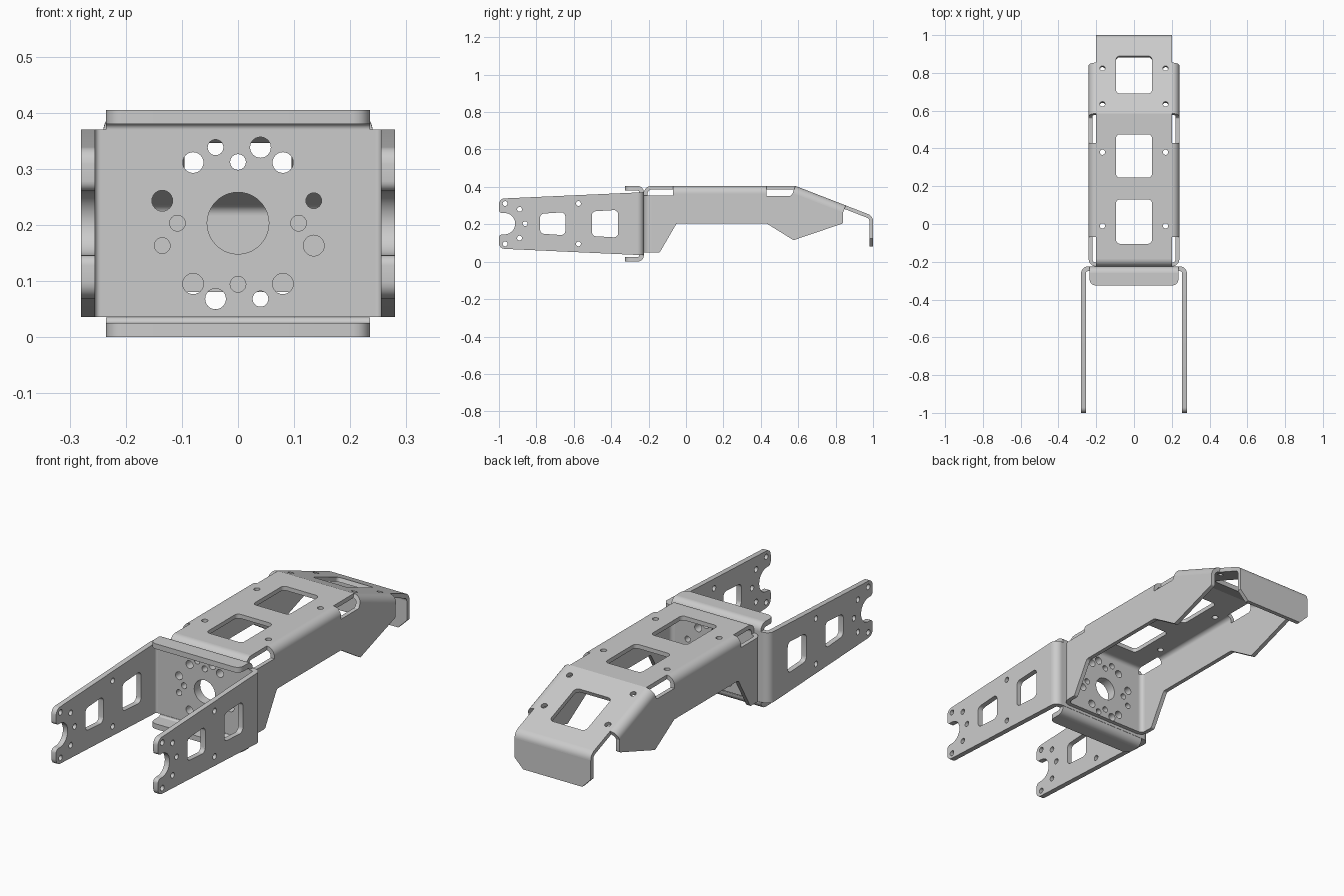
import bpy, bmesh
from math import sin, cos, tan, atan2, radians, pi
from mathutils import Vector, Matrix

if "Cube" in bpy.data.objects:
    bpy.data.objects.remove(bpy.data.objects["Cube"])

X, Y, Z = Vector((1, 0, 0)), Vector((0, 1, 0)), Vector((0, 0, 1))


def arc(cx, cy, r, a0, a1, n=10):
    return [(cx + r * cos(radians(a0 + (a1 - a0) * i / n)),
             cy + r * sin(radians(a0 + (a1 - a0) * i / n))) for i in range(n + 1)]


def band(cx, cy, r, t, a0, a1):
    """Section of a sheet bend: outer arc and inner arc."""
    return arc(cx, cy, r, a0, a1) + arc(cx, cy, r - t, a1, a0)


def circle(cx, cy, r, n=24):
    return arc(cx, cy, r, 0, 360, n)[:-1]


def rounded(pts, radius=0.0, n=5):
    """Polygon with filleted corners; a third value in a point is its own radius."""
    out = []
    for i, q in enumerate(pts):
        r = q[2] if len(q) > 2 else radius
        p = Vector(q[:2])
        if r <= 0:
            out.append(tuple(p))
            continue
        d1 = (Vector(pts[i - 1][:2]) - p).normalized()
        d2 = (Vector(pts[(i + 1) % len(pts)][:2]) - p).normalized()
        half = d1.angle(d2) / 2
        c = p + (d1 + d2).normalized() * (r / sin(half))
        v1 = p + d1 * (r / tan(half)) - c
        v2 = p + d2 * (r / tan(half)) - c
        a = atan2(v1.y, v1.x)
        da = (atan2(v2.y, v2.x) - a + pi) % (2 * pi) - pi
        out += [(c.x + r * cos(a + da * k / n), c.y + r * sin(a + da * k / n))
                for k in range(n + 1)]
    return out


def rect(x0, x1, y0, y1, r=0.0):
    return rounded([(x0, y0), (x1, y0), (x1, y1), (x0, y1)], r)


def sheet(name, outline, depth, origin, u, v, holes=(), mirror=False):
    """Outline with holes in the u-v plane, extruded by depth along u x v."""
    cu = bpy.data.curves.new(name, 'CURVE')
    cu.dimensions, cu.fill_mode, cu.extrude = '2D', 'BOTH', depth / 2
    for loop in [outline, *holes]:
        sp = cu.splines.new('POLY')
        sp.points.add(len(loop) - 1)
        for pt, co in zip(sp.points, loop):
            pt.co = (co[0], co[1], 0, 1)
        sp.use_cyclic_u = True
    tmp = bpy.data.objects.new(name + "_curve", cu)
    bpy.context.collection.objects.link(tmp)
    dg = bpy.context.evaluated_depsgraph_get()
    me = bpy.data.meshes.new_from_object(tmp.evaluated_get(dg))
    bpy.data.objects.remove(tmp)
    w = u.cross(v)
    m = Matrix((u, v, w)).transposed().to_4x4()
    m.translation = Vector(origin) + w * depth / 2
    bm = bmesh.new()
    bm.from_mesh(me)
    bmesh.ops.remove_doubles(bm, verts=bm.verts, dist=1e-5)
    bm.transform(m)
    bmesh.ops.recalc_face_normals(bm, faces=bm.faces)
    bm.to_mesh(me)
    bm.free()
    me.name = name
    ob = bpy.data.objects.new(name, me)
    bpy.context.collection.objects.link(ob)
    if mirror:
        ob.modifiers.new("Mirror", 'MIRROR').use_mirror_merge = False
    return ob


# Bolt pattern shared by the two plates that meet back to back
CZ = 0.203
S, L = 0.014, 0.0185
bolts = [circle(0, CZ, 0.055, 40)]
for x, z, r in [(0, .109, S), (.08, .108, L), (-.08, .108, L), (.04, .135, L), (-.04, .135, S),
                (.108, 0, S), (.135, .04, S), (.135, -.04, L)]:
    bolts.append(circle(x, CZ + z, r))
    bolts.append(circle(-x, CZ - z, r))

# Fork: back plate, corner bends, lips
T = 0.025
sheet("fork_plate", rect(-.245, .245, .036, .37), T, (0, -.225, 0), X, Z, bolts)
sheet("fork_corner_bend", band(.245, -.26, .035, T, 0, 90), .334, (0, 0, .036), X, Y, mirror=True)
lip = rounded([(-.235, -.26), (-.235, -.325, .03), (.235, -.325, .03), (.235, -.26)])
for side, zc, a, z0 in (("top", .37, 0, .38), ("bottom", .035, -90, 0)):
    sheet(f"fork_{side}_lip_bend", band(-.26, zc, .035, T, a, a + 90), .47, (-.235, 0, 0), Y, Z)
    sheet(f"fork_{side}_lip", lip, T, (0, 0, z0), X, Y)

# Fork arms: tapered, with notched tip, windows and screw holes
arm = rounded([(-1, .07, .03), (-.26, .036), (-.26, .37), (-1, .337, .03), (-1, .26, .018)]
              + arc(-.97, CZ, .057, 90, -90, 16) + [(-1, .146, .018)])
arm_holes = [circle(y, CZ + s * dz, .013) for y, dz in ((-.967, .108), (-.89, .077), (-.575, .108))
             for s in (1, -1)]
arm_holes.append(circle(-.86, CZ, .013))
for y0, y1, h0, h1 in ((-.78, -.645, .053, .062), (-.503, -.363, .066, .074)):
    arm_holes.append(rounded([(y0, CZ - h0), (y1, CZ - h1), (y1, CZ + h1), (y0, CZ + h0)], .022))
sheet("fork_arm", arm, T, (.255, 0, 0), Y, Z, arm_holes, mirror=True)

# Channel: end plate and its bends
t, R = 0.02, 0.04
sheet("channel_end_plate", rect(-.2, .2, .05, .365), t, (0, -.205, 0), X, Z, bolts)
sheet("channel_corner_bend", band(.2, -.185, R, t, -90, 0), .305, (0, 0, .05), X, Y, mirror=True)
sheet("channel_end_top_bend", band(-.185, .365, R, t, 90, 180), .4, (-.2, 0, 0), Y, Z)

# Channel top plate
top_holes = [circle(x, y, .014) for x in (-.167, .167) for y in (-.01, .38)]
top_holes += [rect(-.095, .095, -.105, .13, .02), rect(-.095, .095, .245, .475, .02)]
sheet("channel_top", rect(-.2, .2, -.185, .585), t, (0, 0, .385), X, Y, top_holes)

# Sloped nose plate
fold = Vector((0, .585, .405))
d = Vector((0, .4, -.155)).normalized()
n = X.cross(d)
cy = 1 - R
cz = (n.dot(fold) - R - n.y * cy) / n.z
length = (Vector((0, cy, cz)) + n * R - fold).dot(d)
nose_holes = [circle(x, s, .014) for x in (-.167, .167) for s in (.054, .257)]
nose_holes.append(rect(-.095, .095, .113, .327, .02))
sheet("nose_plate", rect(-.2, .2, 0, length), t, fold - n * t, X, d, nose_holes)

# Nose tip bend and chamfered end flap
tilt = math_angle = atan2(n.z, n.y) * 180 / pi
sheet("nose_tip_bend", band(cy, cz, R, t, 0, tilt), .4, (-.2, 0, 0), Y, Z)
flap = [(-.155, .08), (.155, .08), (.2, .125), (.2, cz), (-.2, cz), (-.2, .125)]
sheet("nose_flap", flap, t, (0, 1, 0), X, Z)

# Side walls, with relief gaps along the top edge
reach = .289
base = fold - n * R
tip = base + d * reach
wall = rounded([(-.185, .05), (-.14, .05, .01), (-.05, .205, .015), (.43, .205, .015),
                (.575, .115, .01), (.84, .205, .01), (tip.y, tip.z), (base.y, base.z),
                (.562, .352, .01), (.43, .352), (.43, .365), (-.07, .365), (-.07, .355),
                (-.185, .355)])
sheet("side_wall", wall, t, (.22, 0, 0), Y, Z, mirror=True)

# Long bends joining the walls to the top and nose
sheet("side_top_bend", band(.2, .365, R, t, 0, 90), .5, (0, .43, 0), X, Z, mirror=True)
sheet("side_nose_bend", band(.2, 0, R, t, 0, 90), reach, tip, X, n, mirror=True)

# Smooth the bends and hole walls, keep sheet edges sharp
for ob in bpy.context.scene.objects:
    ob.select_set(True)
    bpy.context.view_layer.objects.active = ob
bpy.ops.object.shade_smooth_by_angle(angle=radians(30))
